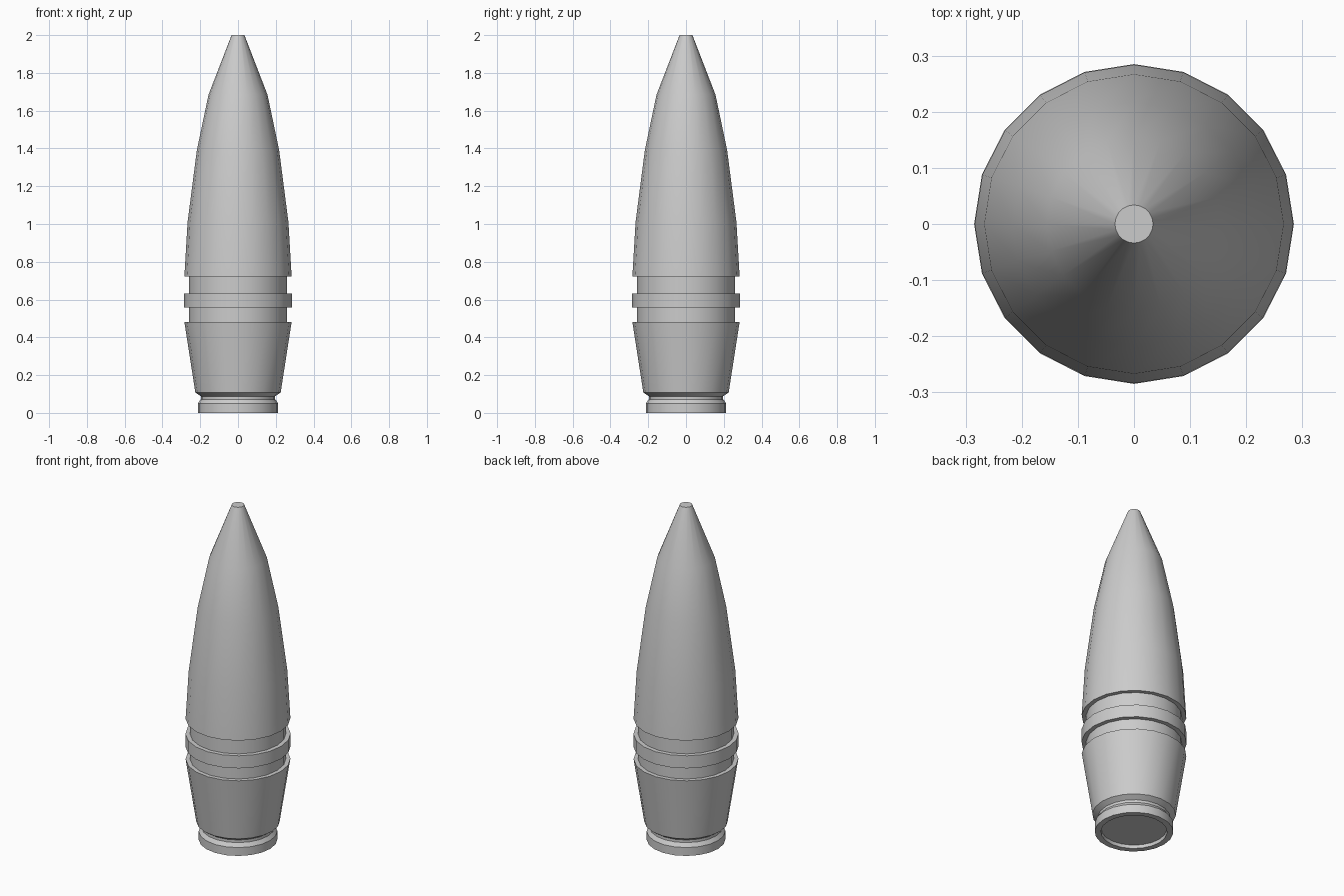
import bpy, bmesh, math

if "Cube" in bpy.data.objects:
    bpy.data.objects.remove(bpy.data.objects["Cube"])

SIDES = 20

def lathe(name, profile):
    """Revolve (radius, z) points around z, capping both ends."""
    bm = bmesh.new()
    rings = []
    for r, z in profile:
        rings.append([bm.verts.new((r * math.cos(2 * math.pi * i / SIDES),
                                    r * math.sin(2 * math.pi * i / SIDES), z))
                      for i in range(SIDES)])
    for a, b in zip(rings, rings[1:]):
        for i in range(SIDES):
            j = (i + 1) % SIDES
            bm.faces.new((a[i], a[j], b[j], b[i]))
    bm.faces.new(rings[0][::-1])
    bm.faces.new(rings[-1])
    bmesh.ops.recalc_face_normals(bm, faces=bm.faces)
    mesh = bpy.data.meshes.new(name)
    bm.to_mesh(mesh)
    bm.free()
    obj = bpy.data.objects.new(name, mesh)
    bpy.context.collection.objects.link(obj)
    bpy.ops.object.select_all(action='DESELECT')
    obj.select_set(True)
    bpy.context.view_layer.objects.active = obj
    bpy.ops.object.shade_smooth_by_angle(angle=math.radians(30))
    return obj

profile = [
    # recessed base and rim
    (0.178, 0.02), (0.18, 0.0), (0.213, 0.0), (0.213, 0.05),
    # extraction groove
    (0.197, 0.072), (0.197, 0.088), (0.226, 0.108),
    # tapered tail
    (0.284, 0.482),
    # two grooves around a raised band
    (0.26, 0.482), (0.26, 0.557), (0.285, 0.557),
    (0.285, 0.632), (0.26, 0.632), (0.26, 0.722),
    # curved nose with flat tip
    (0.284, 0.722), (0.267, 1.01), (0.218, 1.39), (0.156, 1.685), (0.034, 2.0),
]
lathe("shell_body", profile)
